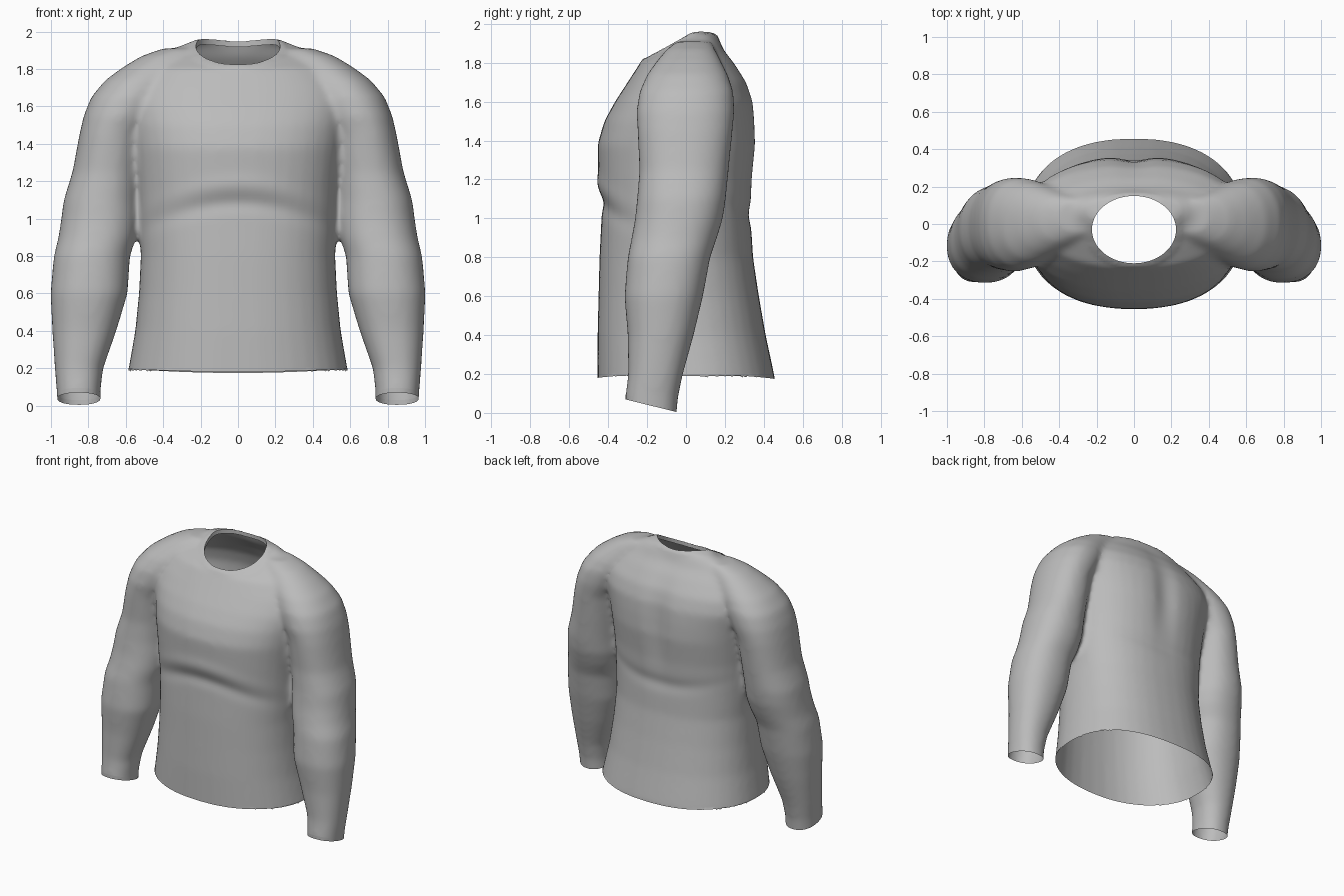
import bpy, bmesh, math
from mathutils import Vector

cube = bpy.data.objects.get("Cube")
if cube:
    bpy.data.objects.remove(cube, do_unlink=True)

SEGMENTS = 40
NECK_X, NECK_Y, NECK_CENTRE = .225, .18, -.03

# Torso sections: height, half width, front y, back y
TORSO = [
    (.1, .6, -.455, .47), (.2, .585, -.455, .453), (.4, .55, -.455, .41),
    (.6, .53, -.45, .375), (.8, .52, -.445, .345), (1, .53, -.435, .335),
    (1.2, .54, -.45, .345), (1.38, .56, -.455, .365), (1.5, .58, -.42, .36),
    (1.6, .6, -.365, .35), (1.7, .58, -.3, .315), (1.8, .5, -.235, .25),
    (1.86, .43, -.14, .2), (1.91, .34, -.05, .175), (1.95, .25, .0, .15),
]

# Sleeve sections: height, inner x, outer x, front y, back y
SLEEVE = [
    (-.1, .735, .96, -.32, -.055), (.08, .735, .97, -.312, -.04),
    (.2, .72, .98, -.298, -.015), (.4, .65, .993, -.3, .04),
    (.6, .59, 1.003, -.317, .088), (.8, .577, .985, -.3, .125),
    (.9, .545, .96, -.28, .16), (1, .53, .945, -.262, .19),
    (1.1, .53, .932, -.252, .205), (1.25, .52, .885, -.24, .22),
    (1.45, .5, .848, -.25, .24), (1.55, .45, .825, -.255, .25),
    (1.65, .4, .785, -.24, .245), (1.74, .35, .71, -.2, .215),
    (1.81, .3, .615, -.15, .18), (1.87, .25, .515, -.1, .15),
    (1.91, .2, .4, -.05, .13),
]


def loft(bm, sections, power):
    """Closed tube through rounded sections given as z, x0, x1, y0, y1."""
    rings = []
    for z, x0, x1, y0, y1 in sections:
        ring = []
        for i in range(SEGMENTS):
            a = math.tau * i / SEGMENTS
            c, s = math.cos(a), math.sin(a)
            px = math.copysign(abs(c) ** (2 / power), c)
            py = math.copysign(abs(s) ** (2 / power), s)
            ring.append(bm.verts.new(((x0 + x1 + (x1 - x0) * px) / 2,
                                      (y0 + y1 + (y1 - y0) * py) / 2, z)))
        rings.append(ring)
    for low, high in zip(rings, rings[1:]):
        for i in range(SEGMENTS):
            j = (i + 1) % SEGMENTS
            bm.faces.new((low[i], low[j], high[j], high[i]))
    bm.faces.new(rings[0][::-1])
    bm.faces.new(rings[-1])


def bump(value, centre, width):
    return math.exp(-((value - centre) / width) ** 2)


def neck_radius(co):
    return math.hypot(co.x / NECK_X, (co.y - NECK_CENTRE) / NECK_Y)


def trim(bm, region, point, normal):
    """Cut an opening, limited to the faces whose centre is in the region."""
    faces = [f for f in bm.faces if region(f.calc_center_median())]
    edges = {e for f in faces for e in f.edges}
    verts = {v for f in faces for v in f.verts}
    bmesh.ops.bisect_plane(bm, geom=faces + list(edges) + list(verts), dist=1e-5,
                           plane_co=point, plane_no=normal, clear_inner=True)


def turn_in(bm, region, offset):
    """Fold a short lip into an opening."""
    rim = [e for e in bm.edges if e.is_boundary and region(e.verts[0].co)]
    made = bmesh.ops.extrude_edge_only(bm, edges=rim)["geom"]
    for v in made:
        if isinstance(v, bmesh.types.BMVert):
            v.co += Vector(offset)


# Torso and mirrored sleeves as overlapping solids
bm = bmesh.new()
loft(bm, [(z, -w, w, f, b) for z, w, f, b in TORSO], 2.3)
for side in (1, -1):
    loft(bm, [(z, *sorted((side * i, side * o)), f, b) for z, i, o, f, b in SLEEVE], 2.2)
bmesh.ops.recalc_face_normals(bm, faces=bm.faces)
mesh = bpy.data.meshes.new("shirt")
bm.to_mesh(mesh)
bm.free()
shirt = bpy.data.objects.new("shirt", mesh)
bpy.context.collection.objects.link(shirt)

# Blend the parts into one soft surface
remesh = shirt.modifiers.new("blend", 'REMESH')
remesh.mode = 'VOXEL'
remesh.voxel_size = .018
soften = shirt.modifiers.new("soften", 'SMOOTH')
soften.factor = .5
soften.iterations = 14
bpy.context.view_layer.update()
blended = bpy.data.meshes.new_from_object(
    shirt.evaluated_get(bpy.context.evaluated_depsgraph_get()))
shirt.modifiers.clear()
shirt.data = blended
bpy.data.meshes.remove(mesh)
blended.name = "shirt"

bm = bmesh.new()
bm.from_mesh(blended)

# Cloth folds, spine hollow and raised collar band
for v in bm.verts:
    x, y, z = v.co
    middle = bump(x, 0, .42)
    if abs(x) < .56 and y < -.15:
        v.co.y += .016 * middle * bump(z, 1.08 - .5 * x * x, .05)
        v.co.y -= .008 * middle * bump(z, 1.18 - .5 * x * x, .05)
    elif abs(x) < .56 and y > .12:
        v.co.y -= .025 * bump(x, 0, .09) * bump(z, 1.45, .3)
        v.co.y -= .01 * middle * bump(z, 1.02 + .3 * x * x, .05)
    if z > 1.6:
        v.co.z += .012 * bump(neck_radius(v.co), 1.05, .1)

# Neck opening
bmesh.ops.delete(bm, geom=[v for v in bm.verts if v.co.z > 1.6 and neck_radius(v.co) < 1],
                 context='VERTS')
for v in bm.verts:
    if v.is_boundary and v.co.z > 1.6:
        r = neck_radius(v.co)
        v.co.x /= r
        v.co.y = NECK_CENTRE + (v.co.y - NECK_CENTRE) / r
rim = [v for v in bm.verts if v.is_boundary and v.co.z > 1.6]
for _ in range(4):
    heights = {v: sum(e.other_vert(v).co.z for e in v.link_edges if e.is_boundary) / 2
               for v in rim}
    for v, h in heights.items():
        v.co.z = (v.co.z + h) / 2
turn_in(bm, lambda c: c.z > 1.6, (0, 0, -.03))

# Hem, dipping at front and back
trim(bm, lambda c: abs(c.x) < .66 and c.z < .3, (0, 0, .18), (0, 0, 1))
for v in bm.verts:
    if v.is_boundary and abs(v.co.x) < .66 and v.co.z < .3:
        v.co.z += .02 * (v.co.x / .58) ** 2 - .012 * max(v.co.y, 0)

# Slanted cuffs
for side in (1, -1):
    trim(bm, lambda c: c.x * side > .66 and c.z < .3, (0, -.18, .037), (0, .24, .97))
turn_in(bm, lambda c: abs(c.x) > .66 and c.z < .3, (0, 0, .025))

bm.to_mesh(blended)
bm.free()

# Cloth colour
cloth = bpy.data.materials.new("grey cloth")
cloth.use_nodes = True
cloth.diffuse_color = (.5, .5, .5, 1)
cloth.node_tree.nodes["Principled BSDF"].inputs["Base Color"].default_value = (.5, .5, .5, 1)
blended.materials.clear()
blended.materials.append(cloth)

bpy.ops.object.select_all(action='DESELECT')
shirt.select_set(True)
bpy.context.view_layer.objects.active = shirt
bpy.ops.object.shade_smooth_by_angle(angle=math.radians(60))
